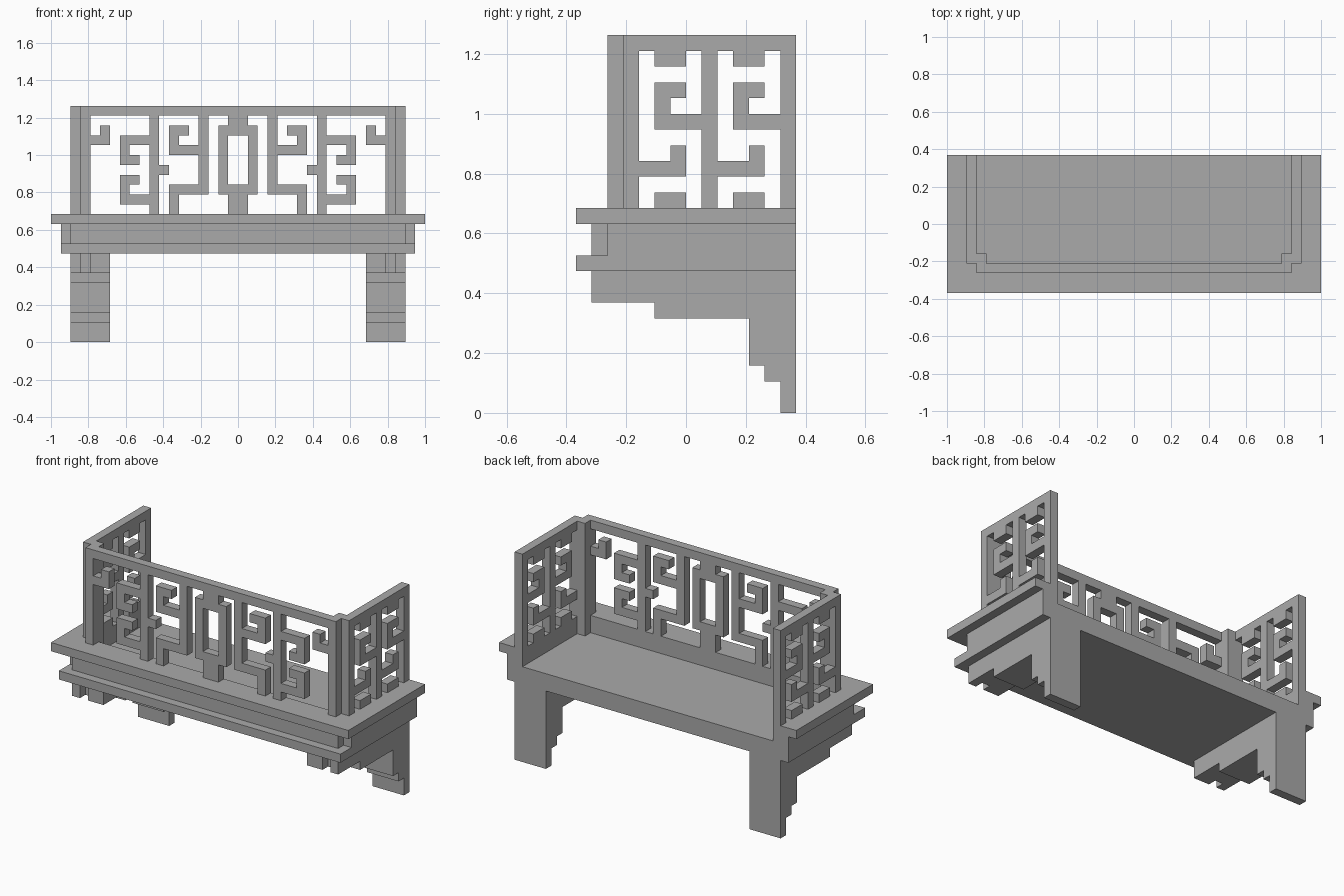
import bpy, bmesh
from mathutils import Vector

if "Cube" in bpy.data.objects:
    bpy.data.objects.remove(bpy.data.objects["Cube"], do_unlink=True)

U = 2 / 38  # one grid module; every measure below is in modules

stone = bpy.data.materials.new("plain_grey")
stone.use_nodes = True
GREY = (0.4, 0.4, 0.4, 1)
stone.diffuse_color = GREY
stone.node_tree.nodes["Principled BSDF"].inputs["Base Color"].default_value = GREY

# How a 2D point (a, b) at depth d maps to space, for each extrusion axis
PLACE = {
    "x": lambda a, b, d: Vector((d, a, b)),
    "y": lambda a, b, d: Vector((a, d, b)),
    "z": lambda a, b, d: Vector((a, b, d)),
}


def prism(name, outlines, lo, hi, axis):
    """Extrude flat outlines along an axis; touching outlines are fused."""
    place = PLACE[axis]
    bm = bmesh.new()
    for pts in outlines:
        bm.faces.new([bm.verts.new(place(a, b, lo) * U) for a, b in pts])
    bmesh.ops.remove_doubles(bm, verts=bm.verts, dist=1e-5)
    bmesh.ops.recalc_face_normals(bm, faces=bm.faces)
    ext = bmesh.ops.extrude_face_region(bm, geom=bm.faces[:], use_keep_orig=True)
    moved = [v for v in ext["geom"] if isinstance(v, bmesh.types.BMVert)]
    bmesh.ops.translate(bm, verts=moved, vec=place(0, 0, hi - lo) * U)
    bmesh.ops.recalc_face_normals(bm, faces=bm.faces)
    mesh = bpy.data.meshes.new(name)
    bm.to_mesh(mesh)
    bm.free()
    mesh.materials.append(stone)
    obj = bpy.data.objects.new(name, mesh)
    bpy.context.collection.objects.link(obj)
    return obj


def cells(bars):
    """Split bars (a0, a1, b0, b1) into unit squares without overlaps."""
    squares = {(a, b) for a0, a1, b0, b1 in bars
               for a in range(a0, a1) for b in range(b0, b1)}
    return [[(a, b), (a + 1, b), (a + 1, b + 1), (a, b + 1)]
            for a, b in sorted(squares)]


def mirrored(path):
    """Continue a right-hand path, back to front, round to the left back."""
    return path + [(-x, y) for x, y in reversed(path)]


# Plan outlines
ledge = mirrored([(18, 7), (18, -7)])
frieze = mirrored([(18, 7), (18, -5), (17, -5), (17, -6)])
deck = mirrored([(19, 7), (19, -7)])
well = mirrored([(16, 7), (16, -3), (15, -3), (15, -4)])[::-1]

# Floor slab with moulded edge and sunken floor
prism("lower_ledge", [ledge], 9, 10, "z")
prism("floor", [frieze], 10, 11, "z")
prism("frieze", [frieze + well], 11, 12, "z")
prism("deck_rim", [deck + well], 12, 13, "z")

# Front lattice: left half listed, right half mirrored
half = [
    (-15, 0, 23, 24),                                            # top rail
    (-15, -13, 20, 21), (-14, -13, 21, 22),                      # corner hook
    (-9, -8, 13, 23), (-8, -7, 17, 18),                          # upright
    (-12, -9, 20, 21), (-12, -11, 19, 20), (-12, -10, 18, 19),   # upper scroll
    (-12, -10, 16, 17), (-12, -11, 15, 16), (-12, -9, 14, 15),   # lower scroll
    (-4, -3, 15, 23), (-7, -3, 15, 16), (-7, -6, 13, 15),        # inner upright
    (-7, -4, 19, 20), (-7, -6, 20, 21), (-7, -5, 21, 22),        # inner scroll
    (-2, -1, 15, 22), (-1, 0, 13, 16), (-1, 0, 21, 23),          # centre ring
]
prism("front_lattice",
      cells(half + [(-a1, -a0, b0, b1) for a0, a1, b0, b1 in half]), -5, -4, "y")

# Side lattice: one motif repeated along the depth
motif = [
    (-2, 0, 22, 23), (-2, 0, 20, 21), (-2, -1, 19, 20), (-2, 1, 18, 19),
    (-1, 0, 16, 17), (-3, 0, 15, 16), (-2, 0, 13, 14), (1, 2, 13, 23),
]
side_bars = [(-3, 7, 23, 24)]
for step in (0, 5):
    side_bars += [(a0 + step, a1 + step, b0, b1) for a0, a1, b0, b1 in motif]

# Bracket profile, with the nose position left open
def bracket(nose):
    return [(nose, 9), (nose, 7), (-2, 7), (-2, 6), (4, 6), (4, 3),
            (5, 3), (5, 2), (6, 2), (6, 0), (7, 0), (7, 9)]


for side, word in ((1, "left"), (-1, "right")):
    prism(word + "_lattice", cells(side_bars), 16 * side, 17 * side, "x")
    post = [(17, -4), (17, -3), (15, -3), (15, -5), (16, -5), (16, -4)]
    prism(word + "_corner_post", [[(x * side, y) for x, y in post]], 13, 24, "z")
    # Grooved bracket: the middle layer is set back
    for layer, lo, hi, nose in (("inner", 13, 15, -6), ("groove", 15, 16, -5),
                                ("outer", 16, 17, -6)):
        prism(f"{word}_bracket_{layer}", [bracket(nose)], lo * side, hi * side, "x")
